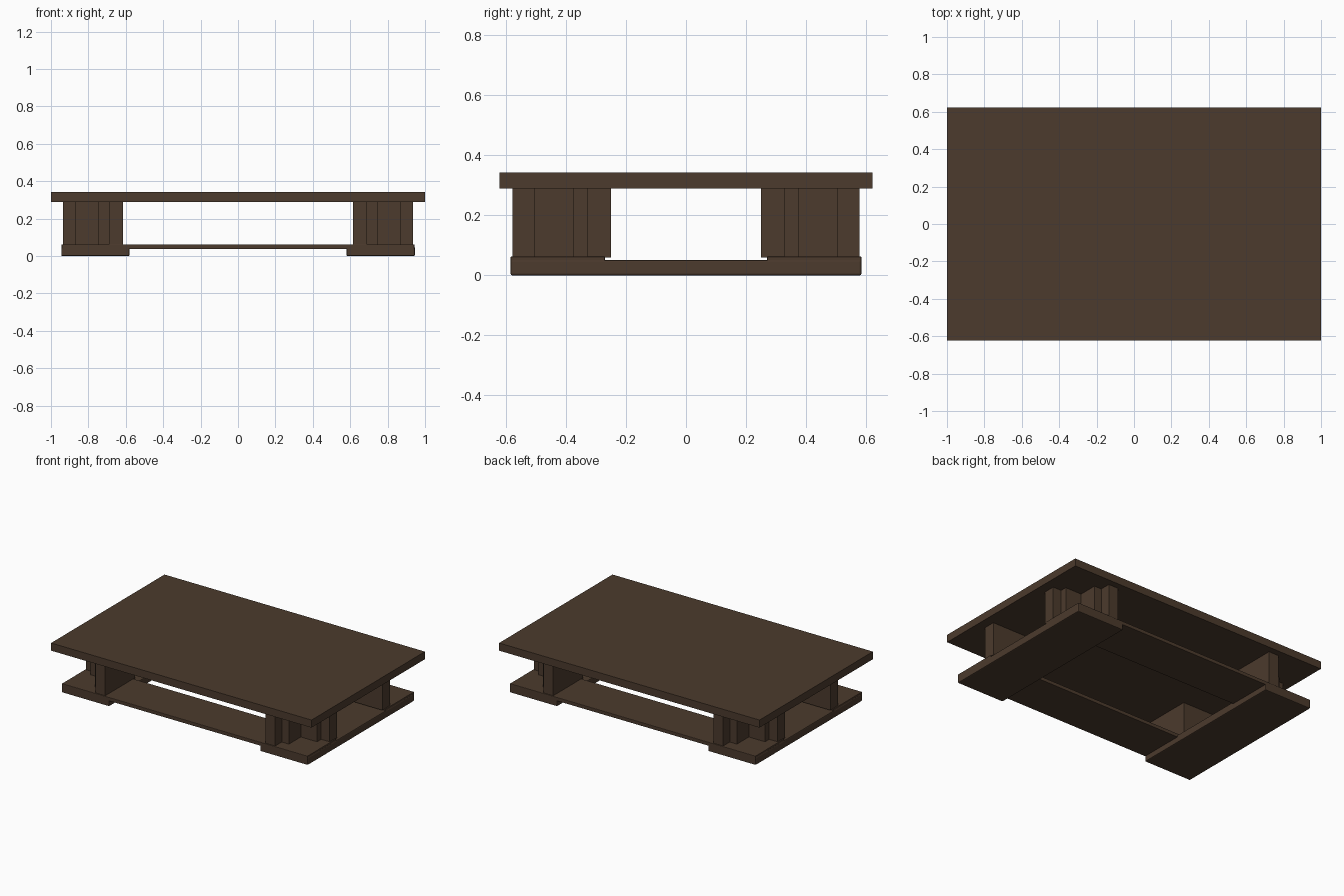
import bpy
import bmesh

cube = bpy.data.objects.get("Cube")
if cube:
    bpy.data.objects.remove(cube, do_unlink=True)

# Dark stained wood
wood = bpy.data.materials.new("dark_brown_wood")
wood.use_nodes = True
colour = (0.072, 0.043, 0.026, 1)
wood.diffuse_color = colour
wood.node_tree.nodes["Principled BSDF"].inputs["Base Color"].default_value = colour


def prism(name, outline, z0, z1, bevel=0):
    """Extrude a flat outline from z0 up to z1."""
    bm = bmesh.new()
    face = bm.faces.new([bm.verts.new((x, y, z0)) for x, y in outline])
    grown = bmesh.ops.extrude_face_region(bm, geom=[face])["geom"]
    for v in grown:
        if isinstance(v, bmesh.types.BMVert):
            v.co.z = z1
    bmesh.ops.recalc_face_normals(bm, faces=bm.faces)
    mesh = bpy.data.meshes.new(name)
    bm.to_mesh(mesh)
    bm.free()
    mesh.materials.append(wood)
    obj = bpy.data.objects.new(name, mesh)
    bpy.context.collection.objects.link(obj)
    if bevel:
        mod = obj.modifiers.new("soft_edges", "BEVEL")
        mod.width = bevel
        mod.segments = 2
    return obj


def board(name, x0, x1, y0, y1, z0, z1, bevel=0):
    return prism(name, [(x0, y0), (x1, y0), (x1, y1), (x0, y1)], z0, z1, bevel)


# Table top
board("table_top", -1, 1, -0.622, 0.622, 0.29, 0.343)

# Leg plan: flat inner sides, staircase on the outer corner
leg_plan = [(0.615, 0.25), (0.935, 0.25), (0.935, 0.33), (0.87, 0.33),
            (0.87, 0.375), (0.745, 0.375), (0.745, 0.505), (0.69, 0.505),
            (0.69, 0.578), (0.615, 0.578)]

for sx, side in ((-1, "right"), (1, "left")):
    # Base plank under each end
    x0, x1 = sorted((sx * 0.58, sx * 0.945))
    board(side + "_base_plank", x0, x1, -0.585, 0.585, 0, 0.052, 0.006)
    for sy, end in ((-1, "front"), (1, "back")):
        plan = [(sx * x, sy * y) for x, y in leg_plan]
        prism(f"{end}_{side}_leg", plan, 0.06, 0.292)

# Long lower shelf boards joining the two ends
for sy, end in ((-1, "front"), (1, "back")):
    y0, y1 = sorted((sy * 0.27, sy * 0.585))
    board(end + "_shelf_board", -0.943, 0.943, y0, y1, 0.038, 0.063, 0.003)
